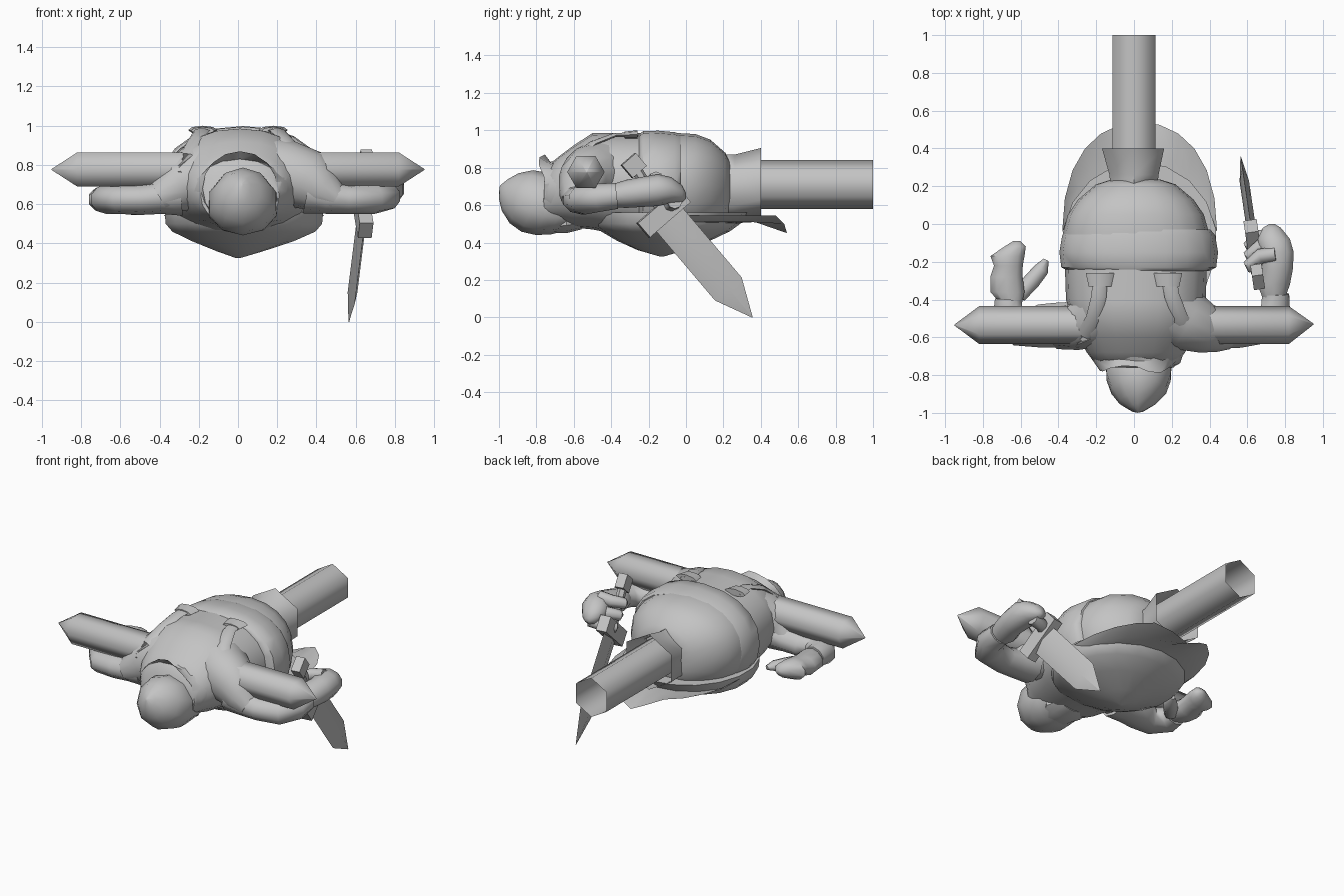
import bpy, bmesh, math, random
from mathutils import Vector as V

random.seed(3)
grey = bpy.data.materials.new("plain grey")
grey.diffuse_color = (0.55, 0.55, 0.55, 1)


def finish(name, bm, smooth=50):
    bmesh.ops.recalc_face_normals(bm, faces=bm.faces)
    me = bpy.data.meshes.new(name)
    bm.to_mesh(me)
    bm.free()
    me.materials.append(grey)
    ob = bpy.data.objects.new(name, me)
    bpy.context.collection.objects.link(ob)
    bpy.ops.object.select_all(action='DESELECT')
    ob.select_set(True)
    bpy.context.view_layer.objects.active = ob
    if smooth:
        bpy.ops.object.shade_smooth_by_angle(angle=math.radians(smooth))
    return ob


def loft(name, secs, n=12, axis=None, phase=0.0, caps=(True, True), smooth=50, power=1.0, jag=0.0):
    """Skin elliptical sections (centre, side radius, up radius) along their path."""
    bm = bmesh.new()
    pts = [V(s[0]) for s in secs]
    rings = []
    for i, (c, ru, rv) in enumerate(secs):
        d = V(axis) if axis else pts[min(i + 1, len(pts) - 1)] - pts[max(i - 1, 0)]
        d.normalize()
        ref = V((0, 1, 0)) if abs(d.z) > 0.9 else V((0, 0, 1))
        v = (ref - d * ref.dot(d)).normalized()
        u = d.cross(v)
        ring = []
        for k in range(n):
            a = 2 * math.pi * k / n + phase
            s, co = math.sin(a), math.cos(a)
            s, co = (math.copysign(abs(t) ** power, t) for t in (s, co))
            p = V(c) + u * ru * s + v * rv * co + d * random.uniform(-jag, jag)
            ring.append(bm.verts.new(p))
        rings.append(ring)
    for a, b in zip(rings, rings[1:]):
        for k in range(n):
            j = (k + 1) % n
            bm.faces.new((a[k], a[j], b[j], b[k]))
    if caps[0]:
        bm.faces.new(rings[0])
    if caps[1]:
        bm.faces.new(rings[-1])
    return finish(name, bm, smooth)


def body_secs(rows, cx):
    return [((cx, y, (lo + hi) / 2), hw, (hi - lo) / 2) for y, hw, lo, hi in rows]


# Torso, belt and ragged neck cloth
Y = (0, 1, 0)
loft("torso", body_secs([
    (0.235, 0.13, 0.57, 0.83), (0.21, 0.21, 0.51, 0.88), (0.13, 0.305, 0.46, 0.95),
    (0.05, 0.36, 0.43, 0.98), (-0.04, 0.385, 0.42, 0.985), (-0.25, 0.375, 0.42, 0.985),
    (-0.4, 0.37, 0.45, 0.985), (-0.5, 0.34, 0.47, 0.985), (-0.6, 0.30, 0.48, 0.92),
    (-0.68, 0.26, 0.5, 0.86), (-0.76, 0.2, 0.5, 0.79)], 0.01), 20, Y, power=0.9)
loft("belt", body_secs([
    (-0.03, 0.38, 0.43, 0.98), (-0.06, 0.405, 0.41, 0.99), (-0.15, 0.42, 0.4, 0.998),
    (-0.23, 0.41, 0.41, 0.995), (-0.25, 0.37, 0.43, 0.98)], 0.025), 20, Y, power=0.9)
loft("neck_cloth", body_secs([
    (-0.64, 0.27, 0.5, 0.87), (-0.72, 0.235, 0.5, 0.83), (-0.77, 0.19, 0.49, 0.87)],
    0.01), 16, Y, caps=(False, False), jag=0.02)

# Sloping shoulders and flat vest edges running over them
loft("left_shoulder", [((-.12, -.43, .76), .2, .2), ((-.22, -.5, .735), .165, .17),
                       ((-.31, -.545, .69), .125, .14), ((-.4, -.545, .635), .12, .085)], 14)
loft("right_shoulder", [((.14, -.43, .76), .2, .2), ((.27, -.51, .75), .17, .17),
                        ((.37, -.55, .72), .135, .155), ((.43, -.56, .67), .12, .12),
                        ((.5, -.56, .63), .105, .075)], 14)
strap = [(.18, -.26, .975), (.185, -.38, .975), (.215, -.5, .93), (.265, -.59, .85),
         (.295, -.64, .76), (.3, -.65, .67)]
for s, side, reach in ((-1, "left", 0.0), (1, "right", .08)):
    loft(side + "_strap", [((s * (x + reach * i / 5), y, z), 0.04, 0.012)
                           for i, (x, y, z) in enumerate(strap)], 8)
    loft(side + "_buckle", [((s * .18, -.33, .975), .06, .018),
                            ((s * .18, -.26, .978), .075, .022)], 8, Y)

# Head with pointed crown, and chin tucked under the collar
loft("head", [((.02, -.58, .56), .15, .1), ((.025, -.67, .57), .175, .14),
              ((.025, -.74, .59), .182, .163), ((.025, -.81, .615), .178, .172),
              ((.025, -.88, .645), .152, .155), ((.02, -.94, .67), .1, .11),
              ((.02, -.975, .685), .045, .06), ((.02, -.995, .7), .005, .008)],
     10, (0, -.9, .4))
loft("chin", [((.02, -.72, .5), .1, .05), ((.02, -.64, .51), .14, .06),
              ((.02, -.56, .52), .1, .05)], 10, Y)

# Rounded belly below
loft("belly", [((.03, -.1, .56), .41, .43), ((.03, -.11, .5), .405, .4),
               ((.03, -.11, .46), .37, .345), ((.025, -.12, .41), .26, .25),
               ((.01, -.13, .36), .12, .13), ((0, -.13, .325), .01, .01)],
     18, (0, 0, 1))

# Flared hem behind the belly
bm = bmesh.new()
rows = []
for k in range(13):
    a = math.pi * k / 12
    c, s = math.cos(a), math.sin(a)
    z = 0.45 if k == 6 else 0.5 if k in (5, 7) else 0.545
    rows.append([bm.verts.new(p) for p in (
        (.03 + .28 * c, .2 * s, .5), (.03 + .37 * c, .02 + .36 * s, .51),
        (.03 + .41 * c, .1 + .44 * s - .14 * (1 - s) ** 2, z))])
for a, b in zip(rows, rows[1:]):
    for i in (0, 1):
        bm.faces.new((a[i], a[i + 1], b[i + 1], b[i]))
finish("flared_hem", bm, 40)

# Hollow post with flared socket
loft("post", [((0, .22, .71), .13, .13), ((0, 1, .71), .13, .13)], 6, Y,
     caps=(False, False), smooth=65)
loft("post_socket", [((0, .21, .685), .145, .185), ((0, .26, .69), .15, .18),
                     ((-.005, .4, .72), .19, .185)], 6, Y, caps=(False, False), smooth=65)

# Crossbar with pointed ends
loft("crossbar", [((-.95, -.535, .777), .003, .003), ((-.82, -.535, .777), .1, .1),
                  ((.82, -.535, .777), .1, .1), ((.95, -.53, .777), .003, .003)],
     6, (1, 0, 0), phase=math.pi / 6, smooth=65)

# Left arm with open hand
loft("left_arm", [((-.3, -.53, .65), .125, .11), ((-.4, -.535, .635), .125, .085),
                  ((-.5, -.54, .625), .12, .08), ((-.6, -.55, .625), .105, .075),
                  ((-.67, -.47, .625), .09, .075), ((-.665, -.4, .625), .075, .065)], 10)
loft("left_hand", [((-.65, -.42, .625), .06, .05), ((-.67, -.36, .625), .095, .06),
                   ((-.675, -.28, .62), .09, .065), ((-.665, -.22, .63), .08, .06),
                   ((-.67, -.17, .63), .095, .065), ((-.63, -.12, .63), .06, .045),
                   ((-.62, -.09, .63), .02, .015)], 10, Y)
loft("left_thumb", [((-.61, -.38, .6), .04, .035), ((-.54, -.3, .585), .045, .04),
                    ((-.49, -.24, .58), .04, .035), ((-.465, -.19, .58), .015, .015)], 8)

# Right arm with closed fist
loft("right_arm", [((.36, -.55, .66), .125, .11), ((.46, -.555, .635), .11, .085),
                   ((.56, -.56, .625), .1, .075), ((.69, -.54, .63), .1, .08),
                   ((.75, -.46, .64), .085, .075), ((.75, -.37, .65), .075, .07)], 10)
loft("right_fist", [((.74, -.4, .65), .06, .06), ((.74, -.32, .66), .09, .075),
                    ((.76, -.24, .67), .085, .08), ((.76, -.15, .68), .09, .085),
                    ((.74, -.08, .68), .09, .07), ((.73, -.02, .66), .05, .045),
                    ((.73, .0, .65), .015, .015)], 10, Y)
for i in range(3):
    y, z = -.22 + .05 * i, .72 - .06 * i
    loft("right_finger_%d" % (i + 1), [((.75, y + .06, z + .02), .04, .04),
         ((.67, y + .05, z + .01), .04, .04), ((.61, y, z - .01), .035, .035),
         ((.62, y - .03, z - .02), .015, .015)], 8)

# Sword: blade and guard on one slanted line, grip slightly steeper
hilt, tip, end = V((.635, -.12, .56)), V((.565, .355, 0.0)), V((.655, -.28, .812))
d, g = (tip - hilt).normalized(), (end - hilt).normalized()
length, q = (tip - hilt).length, math.pi / 4


def on(t, way=d, start=hilt):
    return tuple(start + way * t)


loft("sword_blade", [(on(0), .025, .095), (on(length - .2), .025, .095),
                     (on(length), .002, .002)], 4, tuple(d), smooth=30)
loft("sword_guard", [(on(-.05), .05, .205), (on(.05), .05, .205)], 4, tuple(d), q, smooth=0)
loft("sword_grip", [(on(0, g), .028, .03), (on(.28, g), .028, .03)], 6, tuple(g))
loft("sword_pommel", [(on(-.045, d, end), .042, .07), (on(.045, d, end), .042, .07)],
     4, tuple(d), q, smooth=0)
